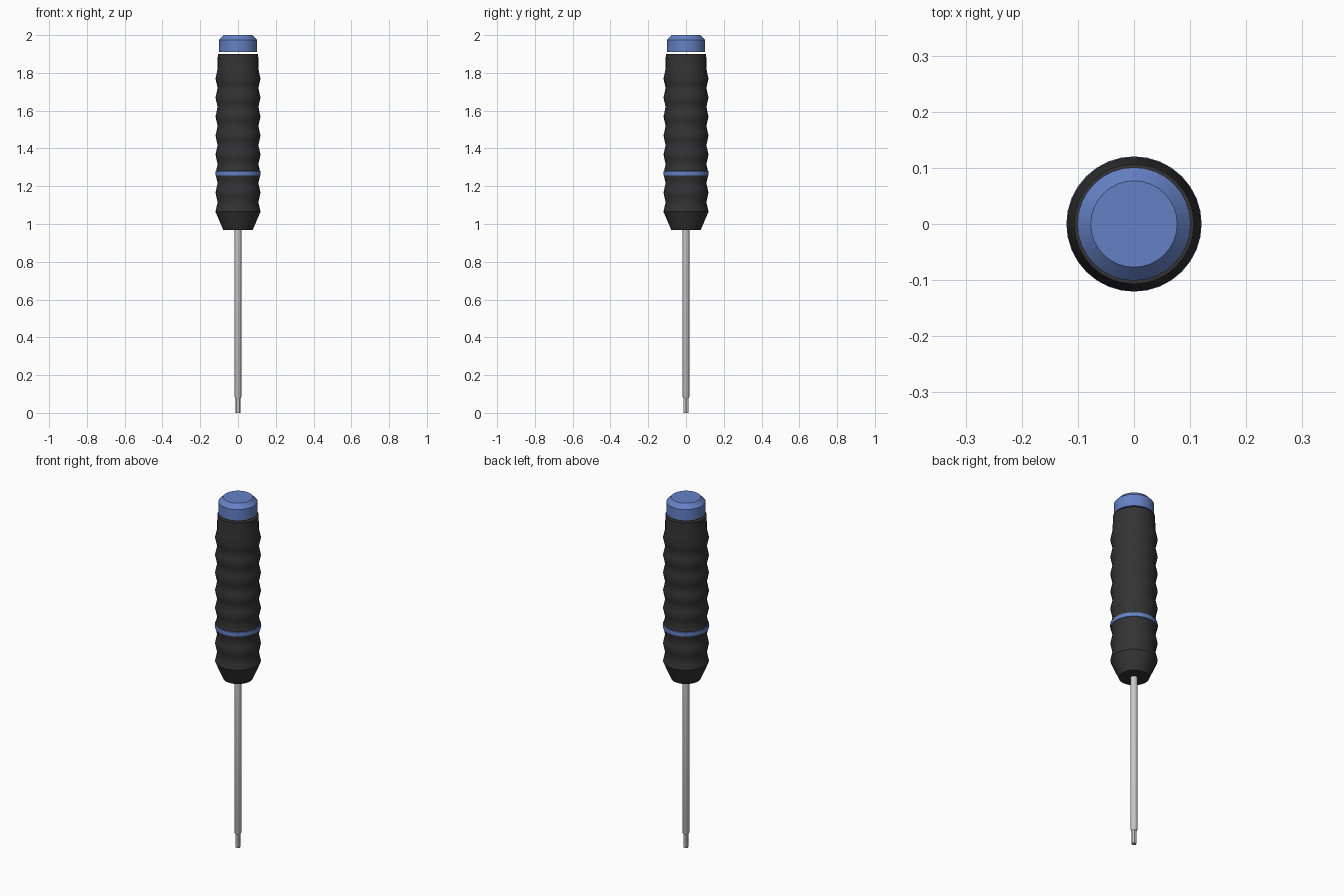
import bpy, bmesh
from math import cos, sin, pi, radians

if "Cube" in bpy.data.objects:
    bpy.data.objects.remove(bpy.data.objects["Cube"])


def material(name, rgb, metallic=0.0):
    m = bpy.data.materials.new(name)
    m.use_nodes = True
    m.diffuse_color = (*rgb, 1)
    shader = m.node_tree.nodes["Principled BSDF"]
    shader.inputs["Base Color"].default_value = (*rgb, 1)
    shader.inputs["Roughness"].default_value = 0.5
    return m


blue = material("blue plastic", (0.13, 0.22, 0.56))
black = material("black rubber", (0.033, 0.033, 0.033))
steel = material("steel", (0.58, 0.58, 0.58))


def lathe(name, profile, mat, sides=32, flute=0.0):
    """Closed solid from (radius, z) rings; flute pulls in every other corner."""
    bm = bmesh.new()
    rings = []
    for r, z in profile:
        ring = []
        for i in range(sides):
            a = 2 * pi * i / sides
            k = r * (1 - flute * (i % 2))
            ring.append(bm.verts.new((k * cos(a), k * sin(a), z)))
        rings.append(ring)
    for low, high in zip(rings, rings[1:]):
        for i in range(sides):
            j = (i + 1) % sides
            bm.faces.new((low[i], low[j], high[j], high[i]))
    bm.faces.new(rings[0][::-1])
    bm.faces.new(rings[-1])
    bmesh.ops.recalc_face_normals(bm, faces=bm.faces)
    mesh = bpy.data.meshes.new(name)
    bm.to_mesh(mesh)
    bm.free()
    mesh.materials.append(mat)
    obj = bpy.data.objects.new(name, mesh)
    bpy.context.collection.objects.link(obj)
    bpy.ops.object.select_all(action='DESELECT')
    obj.select_set(True)
    bpy.context.view_layer.objects.active = obj
    bpy.ops.object.shade_smooth_by_angle(angle=radians(30))
    return obj


# Grip: tapered nose, seven waves, straight collar at the top
crest, valley, start, pitch, waves, steps = 0.119, 0.108, 1.065, 0.1007, 7, 4
grip = [(0.077, 0.967)]
for i in range(waves * steps + 1):
    t = i / steps
    r = (crest + valley) / 2 + (crest - valley) / 2 * cos(2 * pi * t)
    grip.append((r, start + pitch * t))
grip += [(valley, 1.82), (0.107, 1.90)]
lathe("grip", grip, black)

# Coloured band around the grip
lathe("grip_band", [(0.112, 1.253), (0.119, 1.257), (0.1205, 1.268),
                    (0.119, 1.279), (0.112, 1.283)], blue)

# End cap with a sloped shoulder, set just above the grip
lathe("end_cap", [(0.101, 1.91), (0.101, 1.975), (0.077, 2.0)], blue)

# Shaft and fluted driving tip
lathe("shaft", [(0.013, 0.075), (0.018, 0.085), (0.018, 0.99)], steel, 24)
lathe("tip", [(0.014, 0.0), (0.014, 0.09)], steel, 12, 0.22)
